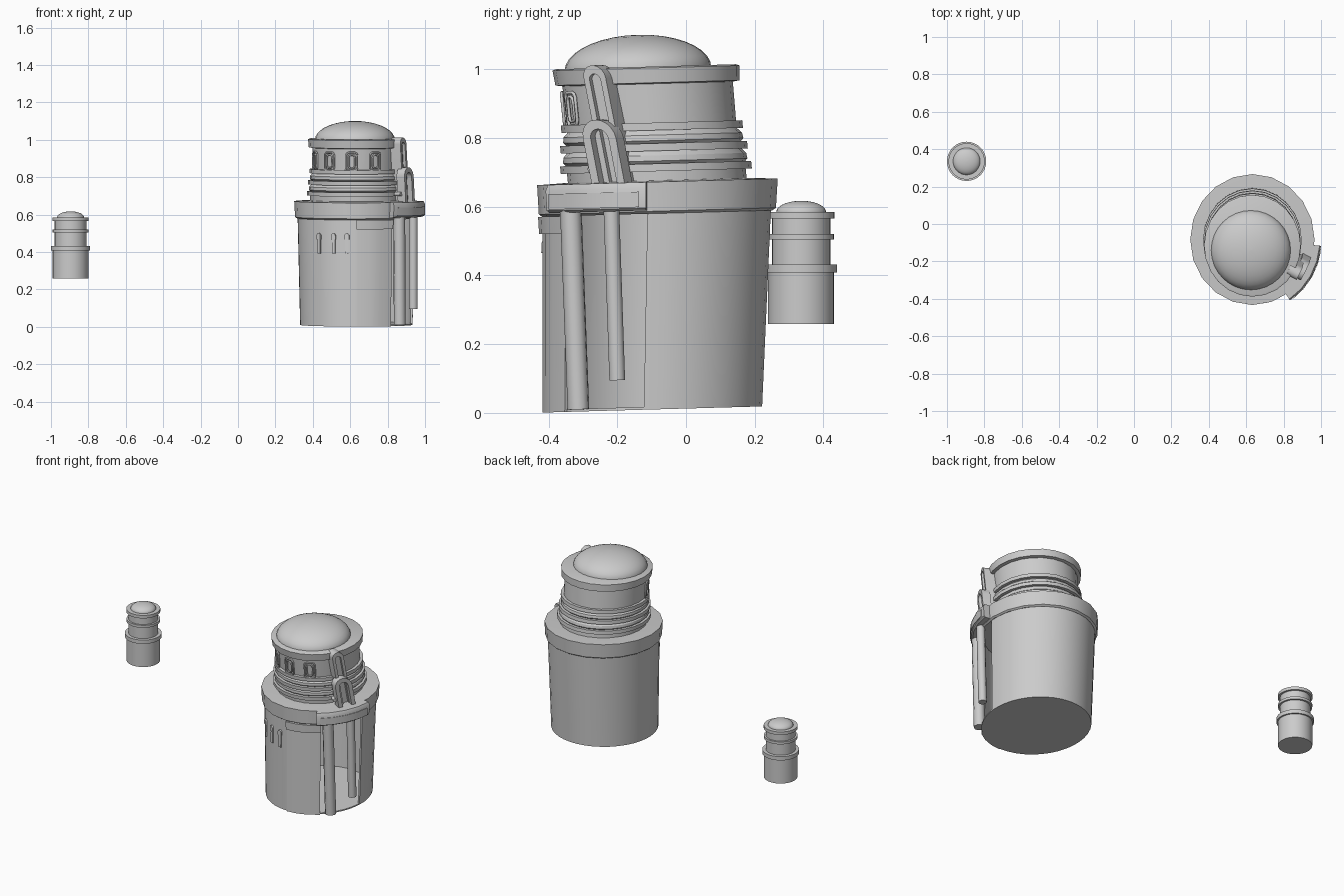
import bpy, bmesh
from math import sin, cos, pi, radians

if "Cube" in bpy.data.objects:
    bpy.data.objects.remove(bpy.data.objects["Cube"])

TILT = 0.028          # big tower leans slightly forward


def big(a, r, z):
    # point on the big tower: angle in degrees, radius, height
    cy = -0.095 + 0.012 * min(z / 0.6, 1) if z < 0.67 else -0.083 - 0.1 * (z - 0.67)
    t = radians(a)
    y = r * sin(t)
    return (0.633 + 0.95 * r * cos(t), cy + y, z + TILT * y)


def dome_pt(a, r, z):
    t = radians(a)
    return (0.625 + r * cos(t), -0.14 + r * sin(t), z + TILT * r * sin(t))


def small(a, r, z):
    t = radians(a)
    return (-0.895 + r * cos(t), 0.335 + r * sin(t), z)


def finish(name, bm):
    bmesh.ops.remove_doubles(bm, verts=bm.verts, dist=1e-6)
    bmesh.ops.recalc_face_normals(bm, faces=bm.faces)
    me = bpy.data.meshes.new(name)
    bm.to_mesh(me)
    bm.free()
    ob = bpy.data.objects.new(name, me)
    bpy.context.collection.objects.link(ob)
    bpy.ops.object.select_all(action='DESELECT')
    ob.select_set(True)
    bpy.context.view_layer.objects.active = ob
    bpy.ops.object.shade_smooth_by_angle(angle=radians(32))
    return ob


def lathe(name, rows, place, n=20):
    # full revolve of an axis-to-axis profile of (radius, height)
    bm = bmesh.new()
    rings = [[bm.verts.new(place(360 * i / n, r, z)) for i in range(n)] for r, z in rows]
    for lo, hi in zip(rings, rings[1:]):
        for i in range(n):
            j = (i + 1) % n
            bm.faces.new((lo[i], lo[j], hi[j], hi[i]))
    bm.faces.new(rings[0])
    bm.faces.new(rings[-1])
    return finish(name, bm)


def arc(name, section, a0, a1, n):
    # closed section of (radius, height) swept part of the way round
    bm = bmesh.new()
    cols = [[bm.verts.new(big(a0 + (a1 - a0) * i / n, r, z)) for r, z in section]
            for i in range(n + 1)]
    m = len(section)
    for p, q in zip(cols, cols[1:]):
        for k in range(m):
            bm.faces.new((p[k], p[(k + 1) % m], q[(k + 1) % m], q[k]))
    bm.faces.new(cols[0])
    bm.faces.new(cols[-1])
    return finish(name, bm)


def slab(name, outline, a, r0, r1):
    # outline of (sideways, height) made solid between two radii
    bm = bmesh.new()
    def pt(u, v, r):
        x, y, z = big(a, r, v)
        return (x - u * sin(radians(a)), y + u * cos(radians(a)), z)
    inner = [bm.verts.new(pt(u, v, r0)) for u, v in outline]
    outer = [bm.verts.new(pt(u, v, r1)) for u, v in outline]
    m = len(outline)
    for k in range(m):
        j = (k + 1) % m
        bm.faces.new((inner[k], inner[j], outer[j], outer[k]))
    bm.faces.new(inner)
    bm.faces.new(outer)
    return finish(name, bm)


def arch(w, z0, z1, lean=0.0, n=10):
    # round-topped outline, bottom right round to bottom left
    pts = [(w, z0)] + [(w * cos(pi * i / n), z1 - w + w * sin(pi * i / n)) for i in range(n + 1)] + [(-w, z0)]
    return [(u - lean * (v - z0), v) for u, v in pts]


def tube(name, pts, depth, cyclic=False, res=3):
    cu = bpy.data.curves.new(name, 'CURVE')
    cu.dimensions = '3D'
    cu.bevel_depth = depth
    cu.bevel_resolution = res
    cu.use_fill_caps = True
    sp = cu.splines.new('POLY')
    sp.points.add(len(pts) - 1)
    for p, c in zip(sp.points, pts):
        p.co = (*c, 1)
    sp.use_cyclic_u = cyclic
    ob = bpy.data.objects.new(name, cu)
    bpy.context.collection.objects.link(ob)
    return ob


def dome_rows(r, z, h, n=9):
    return [(r * cos(pi / 2 * i / n) + 0.0005, z + h * sin(pi / 2 * i / n)) for i in range(n + 1)]


# big tower body: floor, wall with an open bay at the right front
lathe("body_floor", [(0.316, 0.01), (0.316, 0.018)], big, 40)
arc("body_wall", [(0.317, 0.01), (0.331, 0.58), (0.319, 0.58), (0.305, 0.01)], -5, 305, 34)
arc("front_panel", [(0.323, 0.01), (0.333, 0.54), (0.31, 0.54), (0.30, 0.01)], -90, -53, 3)
arc("panel_header", [(0.343, 0.53), (0.347, 0.58), (0.31, 0.58), (0.31, 0.53)], -90, -53, 3)

# collar and the thicker bracket over the bay
lathe("collar", [(0.335, 0.58), (0.345, 0.587), (0.35, 0.672), (0.27, 0.676)], big)
arc("bracket", [(0.375, 0.59), (0.384, 0.597), (0.388, 0.655), (0.38, 0.672),
                (0.31, 0.674), (0.31, 0.59)], -5, -57, 4)
arc("bracket_band", [(0.388, 0.60), (0.391, 0.60), (0.391, 0.645), (0.388, 0.645)], -8, -54, 4)

# posts standing in the bay
tube("front_post", [(0.865, -0.313, 0.01), (0.862, -0.335, 0.59)], 0.032)
tube("side_post", [(0.937, -0.20, 0.095), (0.937, -0.217, 0.59)], 0.024)

# upper drum with three bands and a rim
drum = [(0.26, 0.67)]
for z, r in ((0.703, 0.278), (0.762, 0.272), (0.822, 0.264)):
    drum += [(r - 0.018, z), (r, z), (r, z + 0.022), (r - 0.018, z + 0.022)]
    if z < 0.8:
        drum += [(r - 0.01, z + 0.03), (r - 0.012, z + 0.046)]
drum += [(0.248, 0.957), (0.268, 0.96), (0.272, 1.003), (0.262, 1.007)]
lathe("upper_drum", drum, big, 24)
lathe("dome", [(0.213, 0.985)] + dome_rows(0.213, 1.0, 0.1), dome_pt, 32)

# windows around the front of the drum
for i in range(4):
    a = -65 - 31 * i
    for k, (w, h, r) in enumerate(((0.031, 0.048, 0.253), (0.018, 0.036, 0.253))):
        pts = []
        for su, sv, t0 in ((1, 1, 0), (-1, 1, 90), (-1, -1, 180), (1, -1, 270)):
            for t in (0, 45, 90):
                u = su * (w - 0.014) + 0.014 * cos(radians(t0 + t))
                v = sv * (h - 0.014) + 0.014 * sin(radians(t0 + t))
                pts.append(big(a + u / 0.25 * 57.3, r, 0.89 + v))
        tube(f"window_frame_{i}_{k}", pts, 0.005, True, 1)

# narrow slits on the body front
for i, x in enumerate((0.43, 0.515, 0.585)):
    a = -90 + (x - 0.633) / 0.31 * 60
    slab(f"slit_{i}", arch(0.009, 0.40, 0.505), a, 0.315, 0.334)
    slab(f"slit_hood_{i}", arch(0.013, 0.475, 0.508), a, 0.315, 0.338)

# tall grooved arm and the small arch in front of it
tall_out, tall_in = arch(0.036, 0.66, 1.015, -0.0), arch(0.018, 0.66, 0.99, -0.0)
lean = lambda pts: [(u + 0.02 - 0.11 * (v - 0.66), v) for u, v in pts]
slab("arm_frame", lean(tall_out + tall_in[::-1]), -27, 0.24, 0.305)
slab("arm_back", lean(arch(0.03, 0.66, 1.0)), -27, 0.24, 0.288)
slab("small_arch", [(u + 0.012 - 0.11 * (v - 0.66), v)
                    for u, v in arch(0.054, 0.66, 0.857) + arch(0.029, 0.66, 0.83)[::-1]],
     -27, 0.285, 0.335)
tube("arch_knob", [big(-37, 0.27, 0.715), big(-37, 0.315, 0.715)], 0.012)

# small tower
lathe("small_tower", [(0.096, 0.258), (0.096, 0.408), (0.105, 0.408), (0.105, 0.432), (0.085, 0.432),
                      (0.085, 0.505), (0.096, 0.505), (0.096, 0.521), (0.085, 0.521), (0.085, 0.565),
                      (0.097, 0.565), (0.097, 0.584), (0.088, 0.584)], small, 32)
lathe("small_dome", [(0.072, 0.57)] + dome_rows(0.072, 0.584, 0.033), small, 32)
